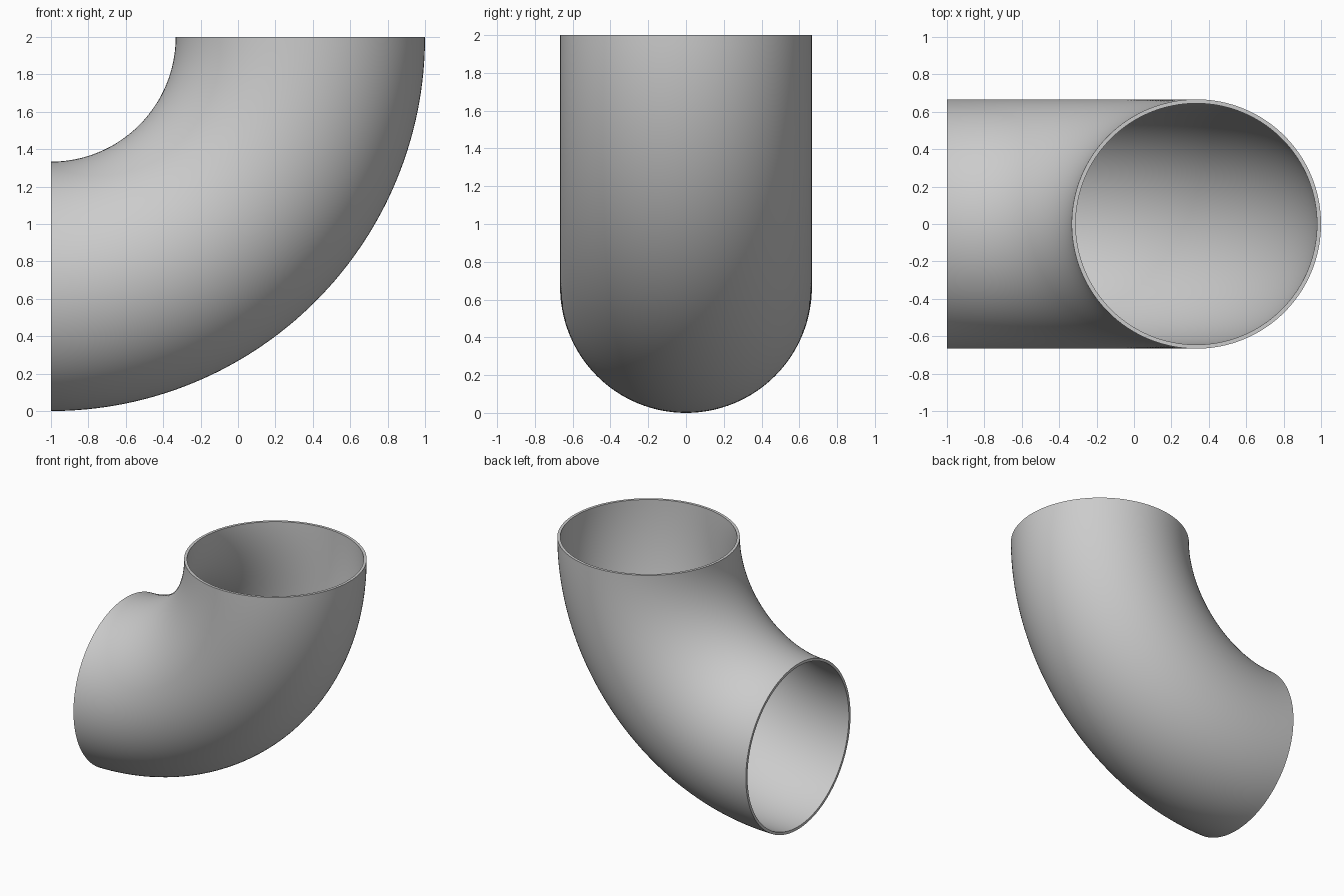
import bpy, bmesh, math
from mathutils import Vector

cube = bpy.data.objects.get("Cube")
if cube:
    bpy.data.objects.remove(cube, do_unlink=True)

BEND_CENTRE = Vector((-1, 0, 2))
BEND_RADIUS = 4 / 3
OUTER, INNER = 2 / 3, 0.645
SIDES, STEPS = 128, 64

grey = bpy.data.materials.new("plain grey")
grey.use_nodes = True
grey.diffuse_color = (0.6, 0.6, 0.6, 1)
grey.node_tree.nodes["Principled BSDF"].inputs["Base Color"].default_value = (0.6, 0.6, 0.6, 1)

bm = bmesh.new()


def ring(radius):
    """Circle of vertices across the open left end of the pipe."""
    middle = BEND_CENTRE - Vector((0, 0, BEND_RADIUS))
    angles = [2 * math.pi * i / SIDES for i in range(SIDES)]
    return [bm.verts.new(middle + Vector((0, radius * math.cos(a), radius * math.sin(a))))
            for a in angles]


# Annular end face, swept a quarter turn into a hollow elbow
outer, inner = ring(OUTER), ring(INNER)
end = []
for i in range(SIDES):
    j = (i + 1) % SIDES
    end.append(bm.faces.new((outer[i], outer[j], inner[j], inner[i])))
edges = {e for f in end for e in f.edges}
bmesh.ops.spin(bm, geom=outer + inner + list(edges) + end, cent=BEND_CENTRE,
               axis=(0, 1, 0), angle=-math.pi / 2, steps=STEPS, use_duplicate=False)

# Remove any faces left inside the wall, keeping the two end rims
bmesh.ops.remove_doubles(bm, verts=bm.verts[:], dist=1e-5)
bm.normal_update()
rim_free = [f for f in bm.faces if all(len(e.link_faces) > 2 for e in f.edges)]
if rim_free:
    bmesh.ops.delete(bm, geom=rim_free, context='FACES_ONLY')


# Close each end with a rim where it is still open
def open_edges():
    return [e for e in bm.edges if e.is_boundary]


if open_edges():
    for at_end in (lambda v: abs(v.co.x + 1) < 1e-4, lambda v: abs(v.co.z - 2) < 1e-4):
        loop = [e for e in open_edges() if all(at_end(v) for v in e.verts)]
        if loop:
            bmesh.ops.bridge_loops(bm, edges=loop)
bmesh.ops.recalc_face_normals(bm, faces=bm.faces[:])

mesh = bpy.data.meshes.new("pipe_elbow")
bm.to_mesh(mesh)
bm.free()
mesh.materials.append(grey)
elbow = bpy.data.objects.new("pipe_elbow", mesh)
bpy.context.collection.objects.link(elbow)

# Smooth walls with crisp rims
bpy.ops.object.select_all(action='DESELECT')
elbow.select_set(True)
bpy.context.view_layer.objects.active = elbow
bpy.ops.object.shade_smooth_by_angle(angle=math.radians(35))
